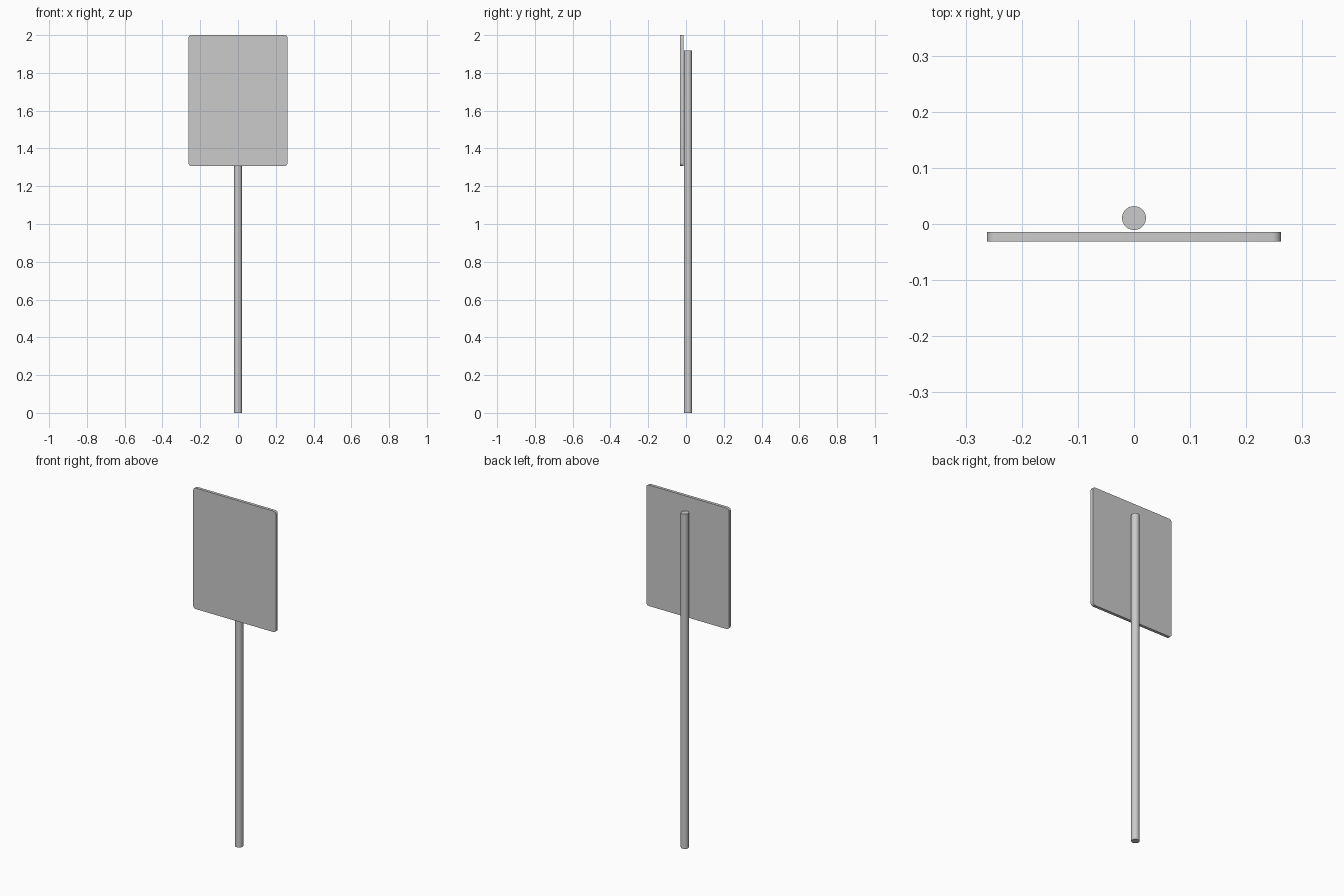
import bpy
import bmesh

if "Cube" in bpy.data.objects:
    bpy.data.objects.remove(bpy.data.objects["Cube"])

# Round pole standing behind the panel
POLE_TOP = 1.918
bpy.ops.mesh.primitive_cylinder_add(vertices=32, radius=0.0213, depth=POLE_TOP,
                                    location=(0, 0.0105, POLE_TOP / 2))
pole = bpy.context.object
pole.name = "pole"
bpy.ops.object.shade_smooth_by_angle()

# Thin sign panel with rounded corners
W, Y0, Y1, Z0, Z1 = 0.524, -0.0315, -0.0145, 1.307, 2.0
bpy.ops.mesh.primitive_cube_add(size=1, location=(0, (Y0 + Y1) / 2, (Z0 + Z1) / 2))
panel = bpy.context.object
panel.name = "sign_panel"
bm = bmesh.new()
bm.from_mesh(panel.data)
bmesh.ops.scale(bm, vec=(W, Y1 - Y0, Z1 - Z0), verts=bm.verts)
corners = [e for e in bm.edges
           if abs(e.verts[0].co.y - e.verts[1].co.y) > 0.01]
bmesh.ops.bevel(bm, geom=corners, offset=0.016, segments=5, profile=0.5, affect='EDGES')
bm.to_mesh(panel.data)
bm.free()
bpy.ops.object.shade_smooth_by_angle()
